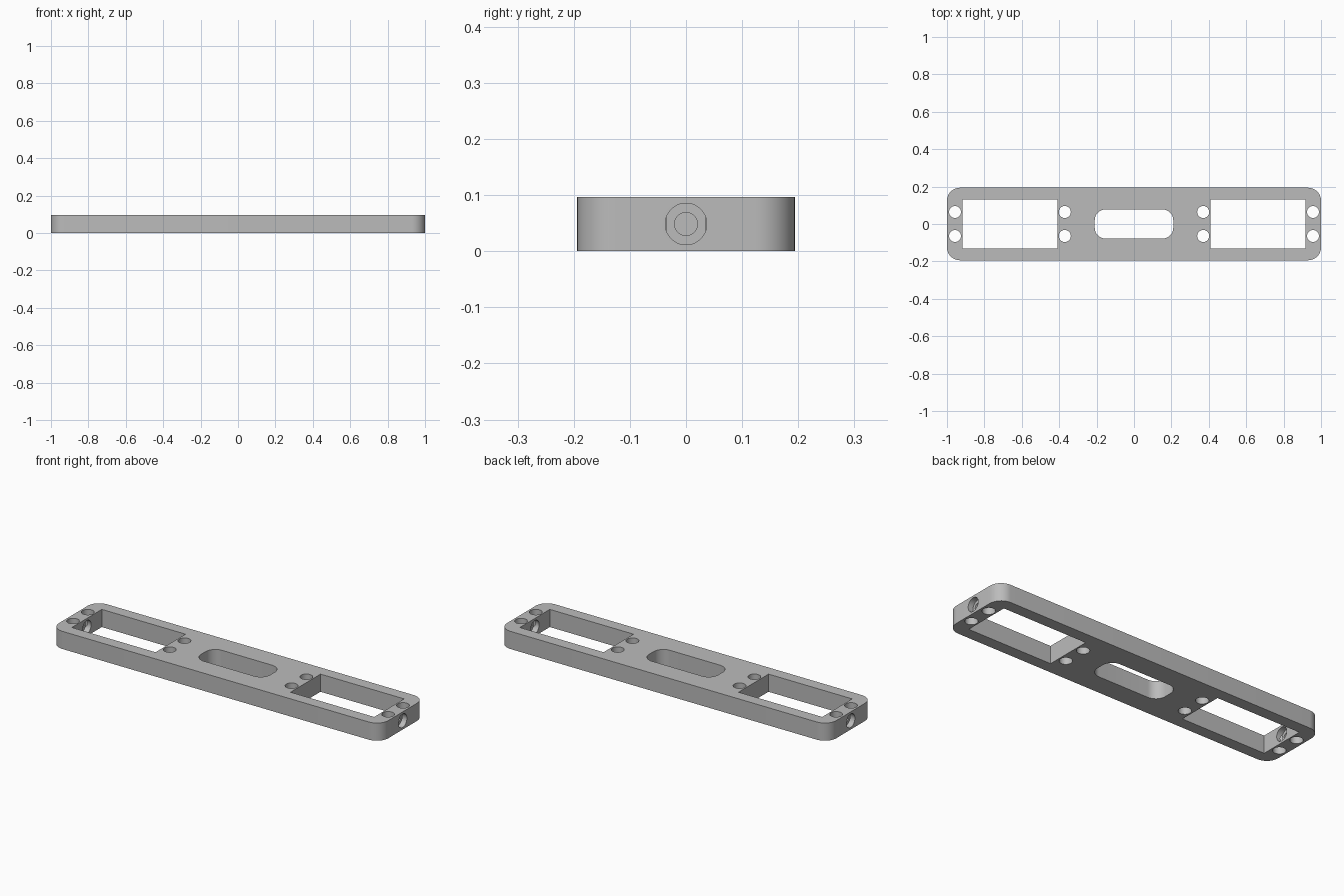
import bpy
import bmesh
import math

if "Cube" in bpy.data.objects:
    bpy.data.objects.remove(bpy.data.objects["Cube"], do_unlink=True)

HEIGHT = 0.097
MID = HEIGHT / 2

grey = bpy.data.materials.new("plain_grey")
grey.use_nodes = True
colour = (0.5, 0.5, 0.5, 1)
grey.diffuse_color = colour
grey.node_tree.nodes["Principled BSDF"].inputs["Base Color"].default_value = colour


def rounded_outline(half_x, half_y, radius, steps=12):
    """Corner points of a rectangle, rounded when radius is set."""
    if radius == 0:
        return [(half_x, half_y), (-half_x, half_y), (-half_x, -half_y), (half_x, -half_y)]
    points = []
    for quarter, (sx, sy) in enumerate([(1, 1), (-1, 1), (-1, -1), (1, -1)]):
        for i in range(steps + 1):
            a = (quarter + i / steps) * math.pi / 2
            points.append((sx * (half_x - radius) + radius * math.cos(a),
                           sy * (half_y - radius) + radius * math.sin(a)))
    return points


def prism(name, outline, z0, z1, x=0):
    """Extrude a flat outline between two heights."""
    bm = bmesh.new()
    face = bm.faces.new([bm.verts.new((x + px, py, z0)) for px, py in outline])
    top = bmesh.ops.extrude_face_region(bm, geom=[face])["geom"]
    bmesh.ops.translate(bm, vec=(0, 0, z1 - z0),
                        verts=[v for v in top if isinstance(v, bmesh.types.BMVert)])
    bmesh.ops.recalc_face_normals(bm, faces=bm.faces)
    mesh = bpy.data.meshes.new(name)
    bm.to_mesh(mesh)
    bm.free()
    obj = bpy.data.objects.new(name, mesh)
    bpy.context.collection.objects.link(obj)
    return obj


def rod(name, radius, length, location, along_x=False):
    turn = (0, math.pi / 2, 0) if along_x else (0, 0, 0)
    bpy.ops.mesh.primitive_cylinder_add(vertices=48, radius=radius, depth=length,
                                        location=location, rotation=turn)
    obj = bpy.context.object
    obj.name = name
    return obj


# Plate with rounded corners
plate = prism("mounting_plate", rounded_outline(1, 0.194, 0.07), 0, HEIGHT)
plate.data.materials.append(grey)

# Central slot and the openings on both sides
cutters = [prism("slot_cutter", rounded_outline(0.21, 0.078, 0.058), -0.1, 0.2)]
for side in (-1, 1):
    cutters.append(prism("window_cutter", rounded_outline(0.254, 0.13, 0), -0.1, 0.2,
                         side * 0.664))
    # Upright screw holes
    for x in (0.37, 0.957):
        for y in (-0.064, 0.064):
            cutters.append(rod("screw_hole_cutter", 0.032, 0.4, (side * x, y, MID)))
    # Stepped cable hole through the end wall: wide from both sides, narrow between
    cutters.append(rod("narrow_hole_cutter", 0.0205, 0.16, (side * 0.96, 0, MID), True))
    cutters.append(rod("outer_bore_cutter", 0.037, 0.1, (side * 1.02, 0, MID), True))
    cutters.append(rod("inner_bore_cutter", 0.037, 0.1, (side * 0.9, 0, MID), True))

# Cut every opening, then drop the cutters
bpy.context.view_layer.objects.active = plate
for cutter in cutters:
    cutter.hide_render = True
    mod = plate.modifiers.new("cut", "BOOLEAN")
    mod.operation = "DIFFERENCE"
    mod.solver = "EXACT"
    mod.object = cutter
    bpy.ops.object.modifier_apply(modifier=mod.name)
    bpy.data.objects.remove(cutter, do_unlink=True)

# Smooth the rounded walls and keep the rims sharp
bpy.ops.object.select_all(action="DESELECT")
plate.select_set(True)
bpy.ops.object.shade_smooth_by_angle(angle=math.radians(30))
